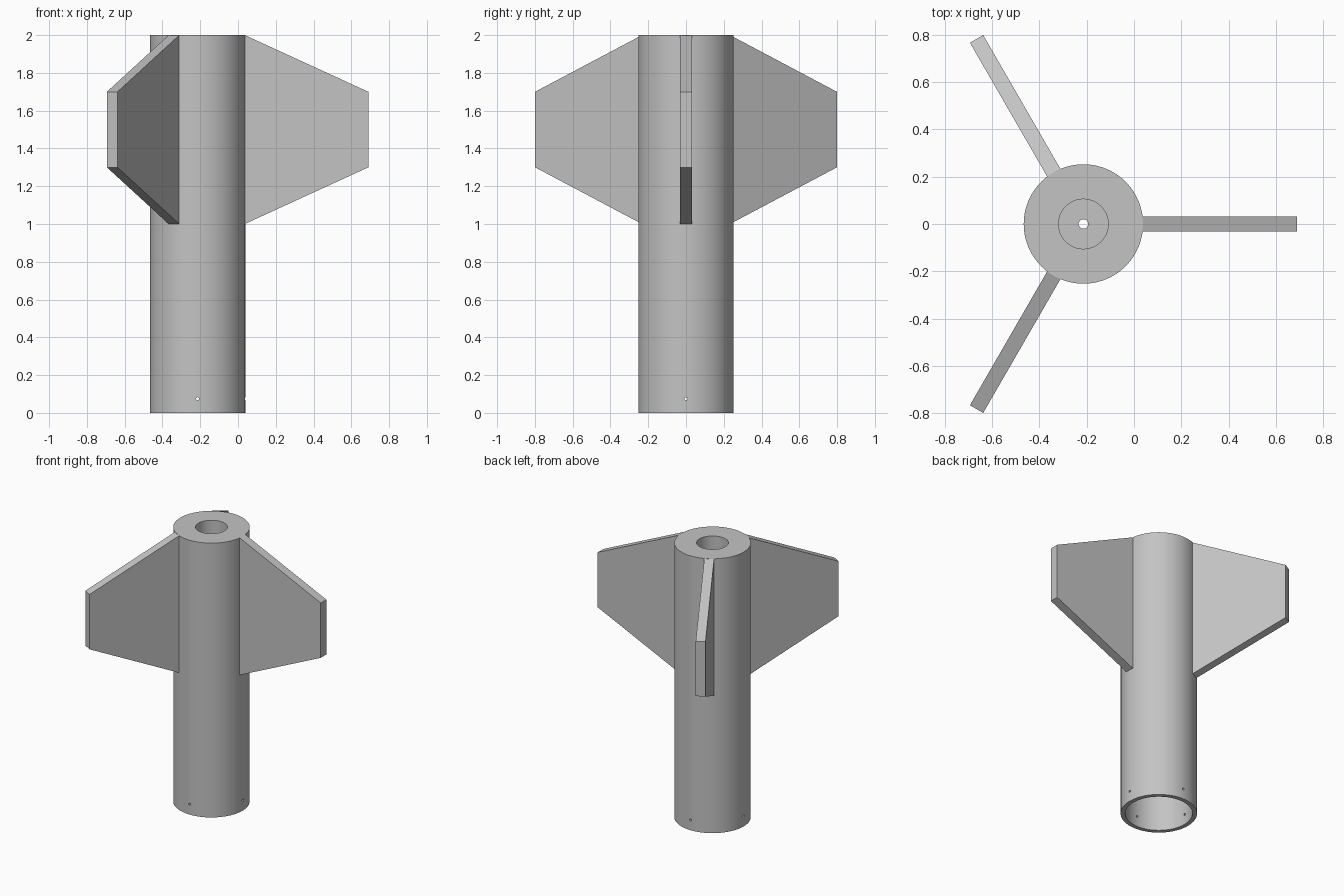
import bpy, bmesh, math
from mathutils import Matrix, Vector

cube = bpy.data.objects.get("Cube")
if cube:
    bpy.data.objects.remove(cube, do_unlink=True)

AXIS = Vector((-0.214, 0, 0))
RADIUS = 0.2525

grey = bpy.data.materials.new("light grey")
grey.use_nodes = True
colour = (0.55, 0.55, 0.55, 1)
grey.diffuse_color = colour
grey.node_tree.nodes["Principled BSDF"].inputs["Base Color"].default_value = colour


def make_object(name, bm):
    bmesh.ops.recalc_face_normals(bm, faces=bm.faces)
    mesh = bpy.data.meshes.new(name)
    bm.to_mesh(mesh)
    bm.free()
    mesh.materials.append(grey)
    obj = bpy.data.objects.new(name, mesh)
    obj.location = AXIS
    bpy.context.collection.objects.link(obj)
    return obj


# Hollow body: open bay below, narrower bore above, small vent between them
profile = [(RADIUS, 0), (RADIUS, 2), (0.105, 2), (0.105, 1.0),
           (0.02, 1.0), (0.02, 0.9), (0.222, 0.9), (0.222, 0)]
bm = bmesh.new()
verts = [bm.verts.new((r, 0, z)) for r, z in profile]
edges = [bm.edges.new((v, verts[i - 1])) for i, v in enumerate(verts)]
bmesh.ops.spin(bm, geom=verts + edges, cent=(0, 0, 0), axis=(0, 0, 1),
               angle=math.tau, steps=96, use_duplicate=False)
bmesh.ops.remove_doubles(bm, verts=bm.verts, dist=0.0001)
body = make_object("body_tube", bm)

# Four pin holes through the lower rim
bm = bmesh.new()
for k in range(4):
    turn = Matrix.Rotation(k * math.pi / 2, 4, "Z")
    place = Matrix.Translation((0.24, 0, 0.075)) @ Matrix.Rotation(math.pi / 2, 4, "Y")
    bmesh.ops.create_cone(bm, cap_ends=True, segments=16, radius1=0.008,
                          radius2=0.008, depth=0.1, matrix=turn @ place)
cutter = make_object("pin_hole_cutter", bm)
cutter.hide_render = True
cut = body.modifiers.new("pin_holes", "BOOLEAN")
cut.operation = "DIFFERENCE"
cut.solver = "EXACT"
cut.object = cutter
bpy.context.view_layer.objects.active = body
body.select_set(True)
bpy.ops.object.modifier_apply(modifier=cut.name)
bpy.data.objects.remove(cutter, do_unlink=True)
bpy.ops.object.shade_smooth_by_angle(angle=math.radians(30))

# Three tapered fins around the upper half
outline = [(0.25, 1), (0.904, 1.3), (0.904, 1.7), (0.25, 2)]
half = 0.0325
for k, name in enumerate(("left_fin", "back_right_fin", "front_right_fin")):
    bm = bmesh.new()
    face = bm.faces.new([bm.verts.new((r, -half, z)) for r, z in outline])
    side = bmesh.ops.extrude_face_region(bm, geom=[face])["geom"]
    bmesh.ops.translate(bm, vec=(0, 2 * half, 0),
                        verts=[g for g in side if isinstance(g, bmesh.types.BMVert)])
    fin = make_object(name, bm)
    fin.rotation_euler.z = k * math.tau / 3
